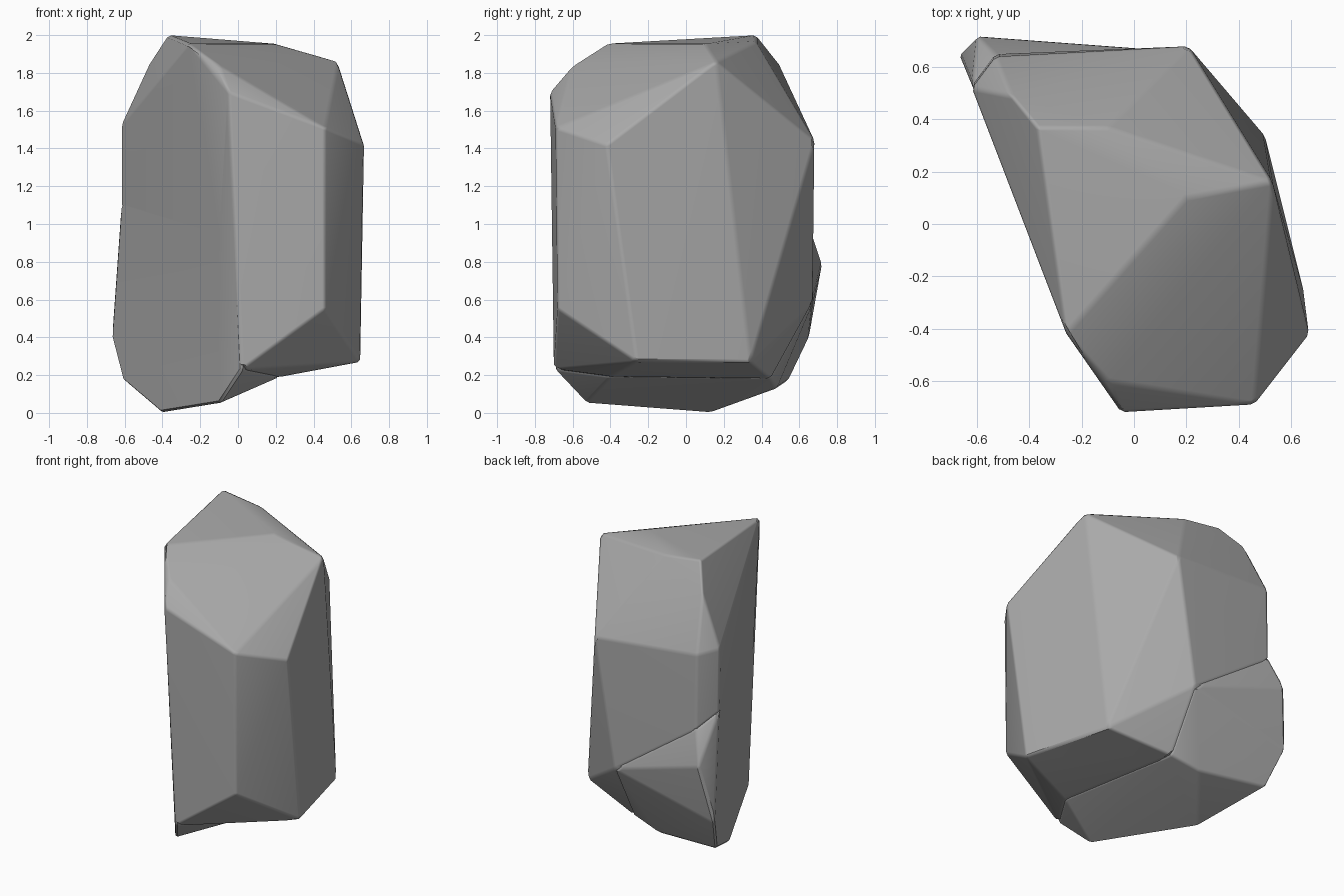
import bpy, bmesh, math

if "Cube" in bpy.data.objects:
    bpy.data.objects.remove(bpy.data.objects["Cube"], do_unlink=True)

stone = bpy.data.materials.new("stone_grey")
stone.use_nodes = True
GREY = (0.4, 0.4, 0.4, 1)
stone.diffuse_color = GREY
stone.node_tree.nodes["Principled BSDF"].inputs["Base Color"].default_value = GREY

# Named corners of the boulder
corner = dict(
    peak=(-.37, .37, 2), crest=(-.35, .2, 1.99), crown_back=(-.1, .37, 1.965),
    crown_mid=(.2, .1, 1.955), crown_front=(-.26, -.42, 1.955),
    brow=(-.1, -.6, 1.84), nose=(-.05, -.72, 1.7),
    front_shoulder=(.46, -.69, 1.51), side_shoulder=(.67, -.42, 1.42),
    back_shoulder=(.53, .16, 1.86), back_ridge=(.21, .68, 1.44),
    rear_crown=(-.47, .49, 1.85), rear_edge=(-.53, .64, 1.5),
    left_edge=(-.62, .52, 1.52), waist=(-.62, .53, 1.1), rear_waist=(-.53, .65, 1),
    front_foot=(.46, -.68, .55), side_foot=(.65, -.26, .27),
    back_foot=(.5, .34, .27), back_knee=(.27, .53, .51), hollow=(.07, .67, .58),
    toe=(.02, -.7, .23), arch=(.22, -.4, .19), rear_arch=(.08, .45, .18),
    base_front=(-.1, -.53, .05), base=(-.41, .12, 0), base_back=(-.12, .48, .13),
    heel=(-.61, .54, .17), bulge_low=(-.67, .65, .4), bulge=(-.6, .72, .79),
)


def chunk(name, points):
    """Convex block with softly chipped edges."""
    bm = bmesh.new()
    for p in points.split():
        bm.verts.new(corner[p])
    hull = bmesh.ops.convex_hull(bm, input=bm.verts[:])
    spare = {e for e in hull["geom_interior"] if isinstance(e, bmesh.types.BMVert)}
    bmesh.ops.delete(bm, geom=list(spare), context="VERTS")
    bmesh.ops.dissolve_limit(bm, angle_limit=math.radians(4),
                             verts=bm.verts[:], edges=bm.edges[:])
    sharp = [e for e in bm.edges if e.calc_face_angle(0) > math.radians(14)]
    bmesh.ops.bevel(bm, geom=sharp, offset=0.014, segments=1, profile=0.5,
                    affect="EDGES", clamp_overlap=True)
    bmesh.ops.recalc_face_normals(bm, faces=bm.faces[:])
    mesh = bpy.data.meshes.new(name)
    bm.to_mesh(mesh)
    bm.free()
    mesh.materials.append(stone)
    obj = bpy.data.objects.new(name, mesh)
    bpy.context.collection.objects.link(obj)
    return obj


# Upper block and the bulging lower block that meet along a shallow waist
boulder = chunk("boulder", """peak crest crown_back crown_mid crown_front brow nose
    front_shoulder side_shoulder back_shoulder back_ridge rear_crown rear_edge left_edge
    waist rear_waist front_foot side_foot back_foot back_knee hollow toe arch rear_arch""")
lower = chunk("boulder_base", """nose toe arch rear_arch base_front base base_back heel
    bulge_low bulge hollow waist rear_waist""")

# Fuse the blocks into one stone
union = boulder.modifiers.new("fuse", "BOOLEAN")
union.operation = "UNION"
union.solver = "EXACT"
union.object = lower
bpy.context.view_layer.objects.active = boulder
boulder.select_set(True)
bpy.ops.object.modifier_apply(modifier=union.name)
bpy.data.objects.remove(lower, do_unlink=True)

# Soft chipped edges, flat main faces
bpy.ops.object.shade_smooth_by_angle(angle=math.radians(35))
boulder.modifiers.new("flat_faces", "WEIGHTED_NORMAL").keep_sharp = True
